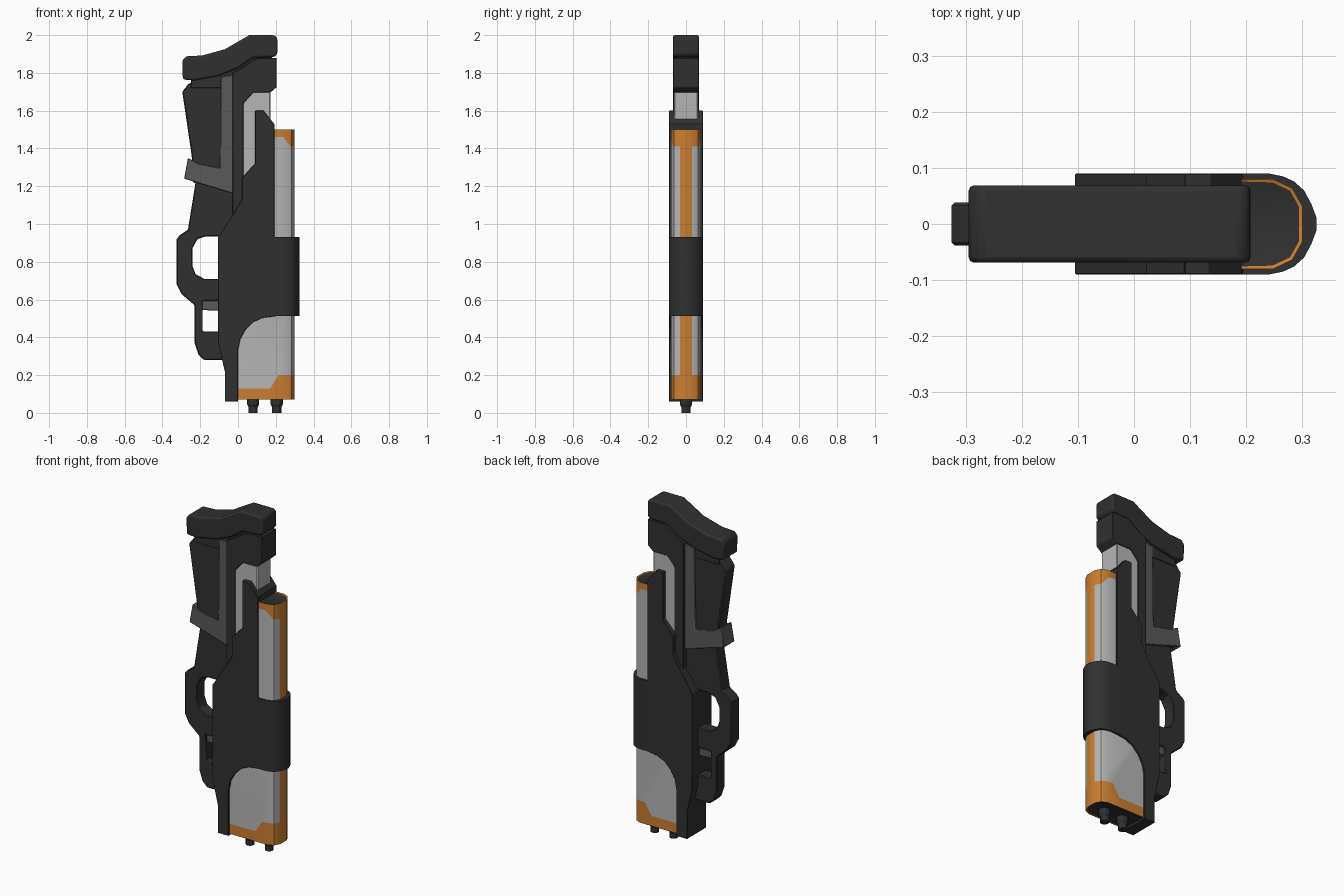
import bpy, bmesh, math
from mathutils import Vector

if "Cube" in bpy.data.objects:
    bpy.data.objects.remove(bpy.data.objects["Cube"], do_unlink=True)


def material(name, color):
    m = bpy.data.materials.new(name)
    m.use_nodes = True
    m.diffuse_color = (*color, 1)
    bsdf = m.node_tree.nodes["Principled BSDF"]
    bsdf.inputs["Base Color"].default_value = (*color, 1)
    bsdf.inputs["Roughness"].default_value = 0.6
    return m


DARK = material("dark_polymer", (0.03, 0.03, 0.03))
STRAP = material("grey_strap", (0.1, 0.1, 0.1))
LIGHT = material("light_metal", (0.47, 0.47, 0.47))
ORANGE = material("orange_paint", (0.6, 0.21, 0.03))


def finish(name, bm, mats, bevel=0, segments=1):
    bmesh.ops.recalc_face_normals(bm, faces=bm.faces)
    mesh = bpy.data.meshes.new(name)
    bm.to_mesh(mesh)
    bm.free()
    for m in mats:
        mesh.materials.append(m)
    ob = bpy.data.objects.new(name, mesh)
    bpy.context.collection.objects.link(ob)
    if bevel:
        mod = ob.modifiers.new("edge_bevel", "BEVEL")
        mod.width = bevel
        mod.segments = segments
        mod.limit_method = "ANGLE"
        mod.angle_limit = math.radians(40)
    bpy.ops.object.select_all(action="DESELECT")
    ob.select_set(True)
    bpy.context.view_layer.objects.active = ob
    bpy.ops.object.shade_smooth_by_angle(angle=math.radians(30))
    return ob


def prism(points, direction):
    """Closed prism: a polygon pushed along a direction."""
    bm = bmesh.new()
    base = bm.faces.new([bm.verts.new(p) for p in points])
    new = bmesh.ops.extrude_face_region(bm, geom=[base], use_keep_orig=True)["geom"]
    moved = [v for v in new if isinstance(v, bmesh.types.BMVert)]
    bmesh.ops.translate(bm, verts=moved, vec=direction)
    bmesh.ops.recalc_face_normals(bm, faces=bm.faces)
    return bm


def plate(name, profile, half, mat, bevel=0.003, segments=1):
    """Side profile in x and z, centred across y."""
    bm = prism([(x, -half, z) for x, z in profile], (0, 2 * half, 0))
    return finish(name, bm, [mat], bevel, segments)


def d_prism(section, back, z0, z1):
    """Rounded-nose section in x and y, mirrored across y, pushed up z."""
    pts = [(back, section[0][1])] + section
    loop = pts + [(x, -y) for x, y in reversed(pts)]
    return prism([(x, y, z0) for x, y in loop], (0, 0, z1 - z0))


def barrel(name, back, z0, z1, step_a, step_b):
    """Light shell with an orange nose stripe and a stepped orange end."""
    nose = [(0.248, 0.08), (0.282, 0.064), (0.3, 0.032)]
    bm = d_prism(nose, back, z0, z1)
    caps = [f for f in bm.faces if abs(f.normal.z) > 0.9]
    bmesh.ops.inset_individual(bm, faces=caps, thickness=0.006, depth=-0.003)
    for f in caps:
        f.material_index = 2
    a, b = Vector((step_a[0], 0, step_a[1])), Vector((step_b[0], 0, step_b[1]))
    slope = (b - a).cross(Vector((0, 1, 0)))
    for co, no in ((a, (0, 0, 1)), (b, (0, 0, 1)), (a, slope)):
        geom = bm.verts[:] + bm.edges[:] + bm.faces[:]
        bmesh.ops.bisect_plane(bm, geom=geom, plane_co=co, plane_no=no, dist=1e-5)
    up = 1 if a.z > b.z else -1
    for f in bm.faces:
        if f.material_index == 2:
            continue
        c = f.calc_center_median()
        t = min(max((c.x - a.x) / (b.x - a.x), 0), 1)
        edge = a.z + t * (b.z - a.z)
        stripe = c.x > 0.297
        f.material_index = 1 if stripe or (c.z - edge) * up > 0 else 0
    return finish(name, bm, [LIGHT, ORANGE, DARK])


# Shoulder pad and stock
plate("butt_pad", [
    (-0.292, 1.765), (-0.23, 1.76), (-0.1, 1.785), (0, 1.825), (0.08, 1.88),
    (0.195, 1.885), (0.208, 1.9), (0.208, 1.985), (0.193, 2), (0.06, 2),
    (-0.07, 1.925), (-0.19, 1.892), (-0.275, 1.888), (-0.295, 1.865)],
    0.069, DARK, 0.018, 2)
plate("pad_neck", [
    (-0.25, 1.72), (0.18, 1.72), (0.18, 1.92), (0.08, 1.91), (-0.1, 1.83),
    (-0.25, 1.79)], 0.045, DARK)
plate("stock_frame", [
    (-0.03, 1.8), (0, 1.815), (0.08, 1.868), (0.11, 1.88), (0.205, 1.88),
    (0.205, 1.725), (0.17, 1.695), (0.08, 1.695), (0.03, 1.64), (0.03, 1.05),
    (-0.03, 1.05)], 0.068, DARK)
plate("cheek_panel", [
    (-0.06, 1.76), (-0.26, 1.745), (-0.295, 1.7), (-0.245, 1.36), (-0.24, 1.22),
    (-0.06, 1.18)], 0.042, DARK, 0.006)
plate("stock_strap", [
    (-0.265, 1.35), (-0.21, 1.32), (-0.095, 1.295), (-0.09, 1.78), (-0.02, 1.79),
    (-0.02, 1.16), (-0.285, 1.24)], 0.05, STRAP)
plate("stock_slide", [
    (0.02, 1.2), (0.15, 1.2), (0.172, 1.25), (0.172, 1.72), (0.02, 1.72)],
    0.064, LIGHT, 0.005)

# Receiver and the rounded sleeve around the barrel
plate("receiver", [
    (-0.07, 0.06), (0, 0.06), (0, 0.33), (0.012, 0.39), (0.04, 0.44), (0.08, 0.48),
    (0.13, 0.503), (0.2, 0.512), (0.2, 0.93), (0.192, 0.93), (0.192, 1.53),
    (0.135, 1.6), (0.09, 1.6), (0.09, 1.32), (0.022, 1.245), (0.022, 1.13),
    (-0.03, 1.045), (-0.105, 0.93), (-0.105, 0.37), (-0.07, 0.22)],
    0.09, DARK, 0.002)
sleeve = [(0.24, 0.09), (0.265, 0.085), (0.285, 0.076), (0.303, 0.06),
          (0.316, 0.036), (0.325, 0.012)]
finish("barrel_sleeve", d_prism(sleeve, 0.17, 0.512, 0.93), [DARK])

# Barrel sections
barrel("lower_barrel", -0.01, 0.07, 0.6, (0.17, 0.13), (0.215, 0.2))
barrel("upper_barrel", 0.18, 0.85, 1.5, (0.24, 1.46), (0.28, 1.41))

# Grip running into an open guard
plate("grip_and_guard", [
    (0, 1.25), (0, 1.05), (-0.07, 0.935), (-0.17, 0.935), (-0.215, 0.92),
    (-0.242, 0.87), (-0.242, 0.78), (-0.225, 0.735), (-0.18, 0.71), (-0.08, 0.71),
    (-0.08, 0.592), (-0.187, 0.592), (-0.187, 0.432), (-0.08, 0.432), (-0.08, 0.28),
    (-0.18, 0.28), (-0.21, 0.31), (-0.23, 0.37), (-0.23, 0.57), (-0.3, 0.63),
    (-0.325, 0.68), (-0.325, 0.92), (-0.31, 0.94), (-0.265, 0.97), (-0.22, 1.25)],
    0.038, DARK, 0.005)
plate("trigger", [
    (-0.195, 0.6), (-0.09, 0.6), (-0.09, 0.54), (-0.195, 0.545)], 0.025, STRAP)

# Two stepped end pins
for side, x in (("rear", 0.08), ("front", 0.205)):
    bm = bmesh.new()
    for r1, r2, z0, z1 in ((0.024, 0.024, 0, 0.035), (0.024, 0.032, 0.03, 0.045),
                           (0.032, 0.032, 0.045, 0.09)):
        made = bmesh.ops.create_cone(bm, cap_ends=True, segments=12, radius1=r1,
                                     radius2=r2, depth=z1 - z0)
        bmesh.ops.translate(bm, verts=made["verts"], vec=(x, 0, (z0 + z1) / 2))
    finish(side + "_pin", bm, [DARK])
